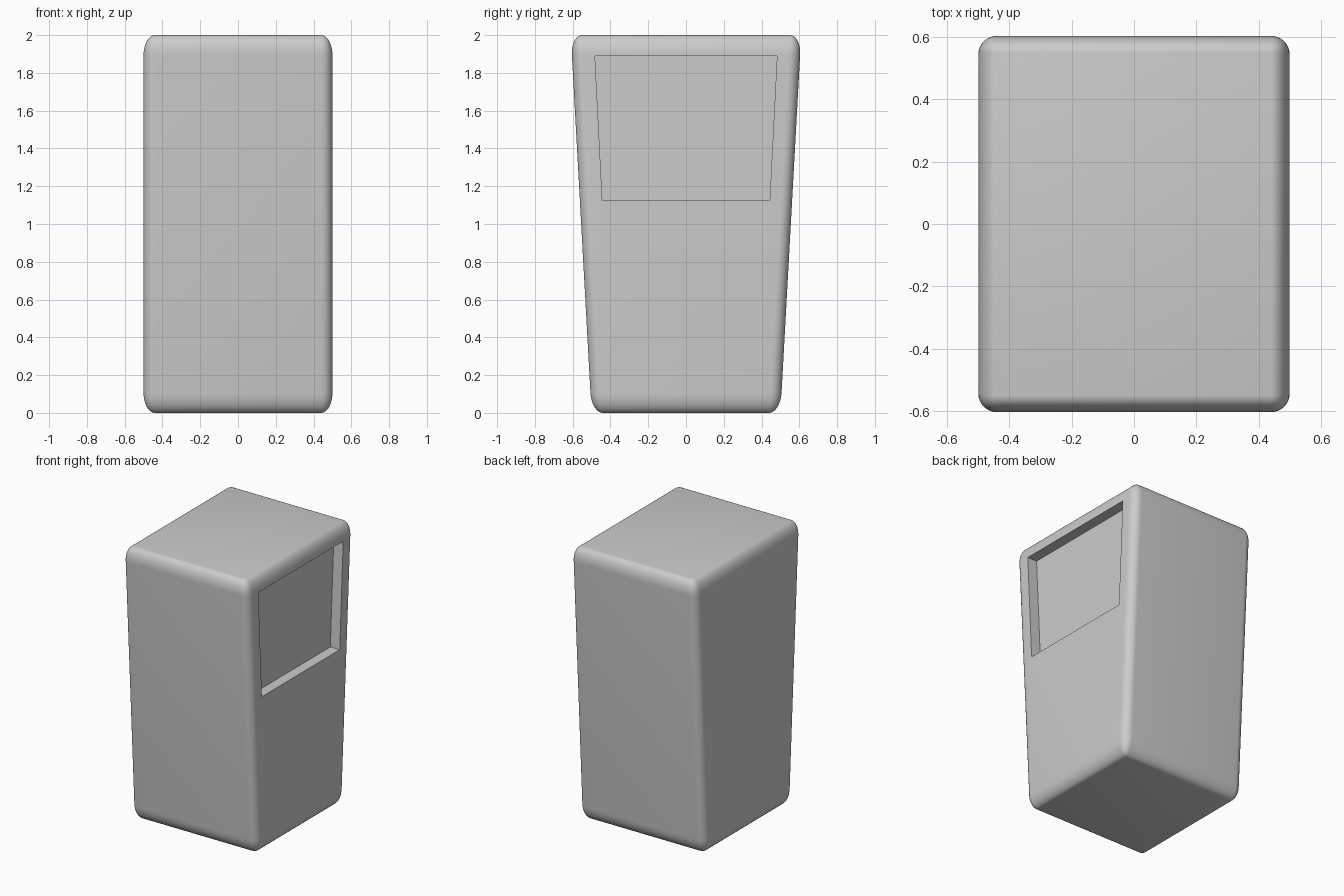
import bpy, bmesh

if "Cube" in bpy.data.objects:
    bpy.data.objects.remove(bpy.data.objects["Cube"])


def tapered_box(name, x0, x1, z0, z1, y_bottom, y_top, round_xy=0, z_stretch=1):
    """Box whose y half-width changes with height; optional rounded edges."""
    bm = bmesh.new()
    bmesh.ops.create_cube(bm, size=1)
    for v in bm.verts:
        up = v.co.z > 0
        v.co.y *= 2 * (y_top if up else y_bottom)
        v.co.x = x1 if v.co.x > 0 else x0
        v.co.z = (z1 if up else z0) / z_stretch
    if round_xy:
        bmesh.ops.bevel(bm, geom=bm.edges[:], offset=round_xy, offset_type='OFFSET',
                        segments=8, profile=0.5, affect='EDGES')
    for v in bm.verts:
        v.co.z *= z_stretch
    bmesh.ops.recalc_face_normals(bm, faces=bm.faces[:])
    mesh = bpy.data.meshes.new(name)
    bm.to_mesh(mesh)
    bm.free()
    obj = bpy.data.objects.new(name, mesh)
    bpy.context.collection.objects.link(obj)
    return obj


# Main cabinet, edges rounded taller than wide
cabinet = tapered_box("cabinet", -0.5, 0.5, 0, 2, 0.50, 0.61, 0.06, 1.75)

# Shallow recessed panel on the right side
cutter = tapered_box("recess_cutter", 0.425, 0.6, 1.125, 1.89, 0.443, 0.482)
cutter.hide_render = True
cutter.hide_set(True)

cut = cabinet.modifiers.new("side_recess", 'BOOLEAN')
cut.operation = 'DIFFERENCE'
cut.solver = 'EXACT'
cut.object = cutter

# Apply the cut, drop the helper, then shade
bpy.context.view_layer.objects.active = cabinet
cabinet.select_set(True)
bpy.ops.object.modifier_apply(modifier=cut.name)
bpy.data.objects.remove(cutter)
bpy.ops.object.shade_smooth_by_angle(angle=0.6)
